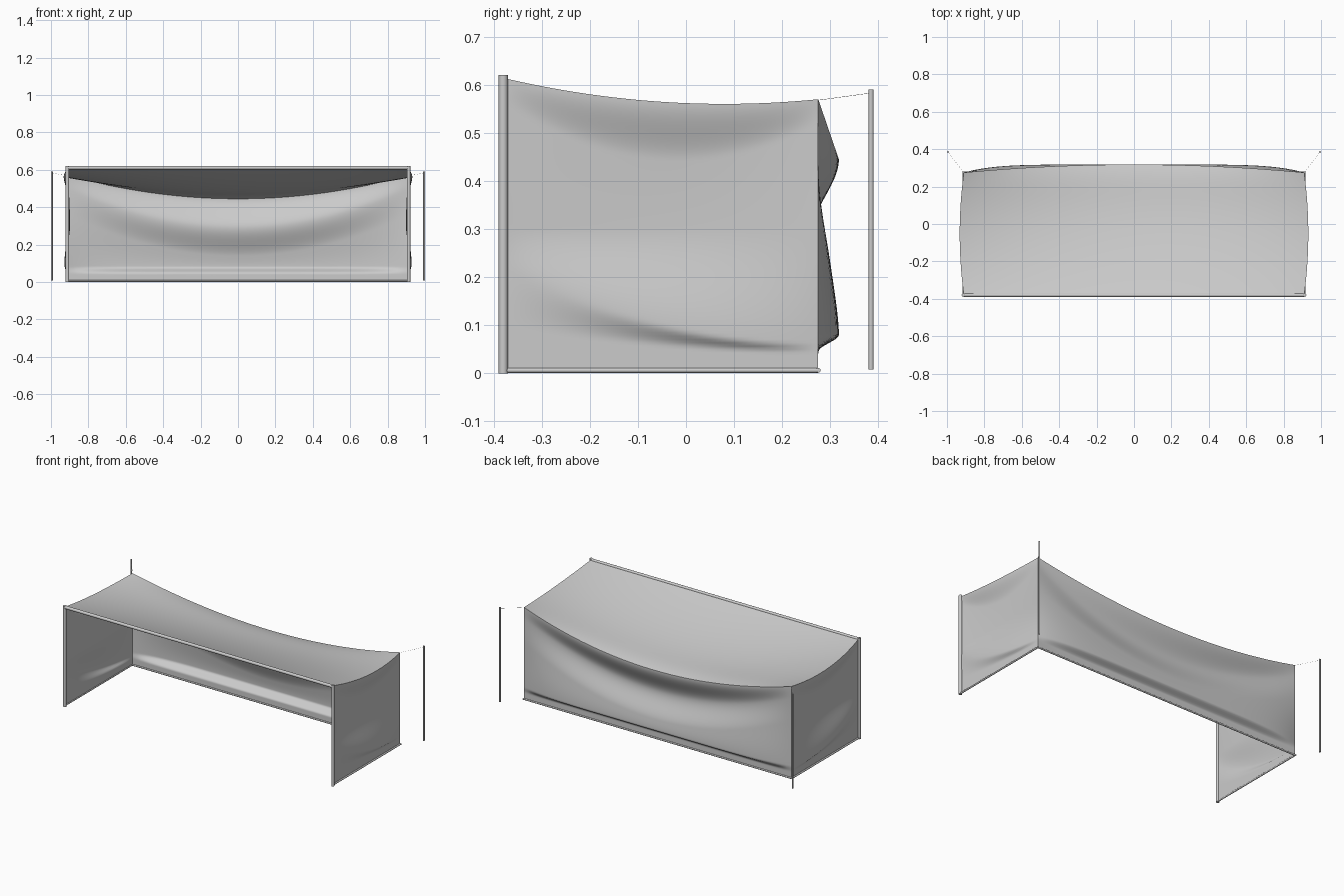
import bpy, bmesh, math
from mathutils import Vector

cube = bpy.data.objects.get("Cube")
if cube:
    bpy.data.objects.remove(cube, do_unlink=True)

HALF_W, FRONT, BACK = 0.91, -0.378, 0.275
BASE, FOLD = 0.008, 0.045
COLS, ROWS = 64, 80

# One plain grey for everything
grey = bpy.data.materials.new("light_grey")
grey.use_nodes = True
grey.diffuse_color = (0.6, 0.6, 0.6, 1)
grey.node_tree.nodes["Principled BSDF"].inputs["Base Color"].default_value = grey.diffuse_color


def finish(bm, name):
    mesh = bpy.data.meshes.new(name)
    bm.to_mesh(mesh)
    bm.free()
    mesh.materials.append(grey)
    obj = bpy.data.objects.new(name, mesh)
    bpy.context.collection.objects.link(obj)
    bpy.ops.object.select_all(action='DESELECT')
    obj.select_set(True)
    bpy.context.view_layer.objects.active = obj
    bpy.ops.object.shade_smooth_by_angle(angle=math.radians(50))
    return obj


def tube(name, start, end, radius, sides=16):
    a, b = Vector(start), Vector(end)
    bm = bmesh.new()
    bmesh.ops.create_cone(bm, cap_ends=True, segments=sides, radius1=radius,
                          radius2=radius, depth=(b - a).length)
    obj = finish(bm, name)
    obj.location = (a + b) / 2
    obj.rotation_mode = 'QUATERNION'
    obj.rotation_quaternion = (b - a).to_track_quat('Z', 'Y')


def billow(z, knots):
    """Smooth outward offset at height z through (height, offset) knots."""
    slopes = [(d1 - d0) / (z1 - z0) for (z0, d0), (z1, d1) in zip(knots, knots[1:])]
    # Harmonic tangents keep the curve free of overshoot
    tangents = [0] + [2 * a * b / (a + b) if a * b > 0 else 0
                      for a, b in zip(slopes, slopes[1:])] + [0]
    for i, ((z0, d0), (z1, d1)) in enumerate(zip(knots, knots[1:])):
        if z <= z1:
            h = z1 - z0
            t = max(0, (z - z0) / h)
            ease = t * t * (3 - 2 * t)
            return (d0 + (d1 - d0) * ease + h * t * (1 - t)
                    * ((1 - t) * tangents[i] - t * tangents[i + 1]))
    return knots[-1][1]


# Hanging cloth shapes, u across (0..1) and t upward (0..1)
def back_panel(u, t):
    s = 1 - 2 * u
    w = 1 - s * s
    flat = 1 - s ** 6
    top = 0.57 - 0.125 * w
    z = BASE + (top - BASE) * t
    d = billow(z, [(BASE, 0), (FOLD, 0), (0.08, 0.043 * flat),
                   (0.36 - 0.22 * w, (0.014 + 0.022 * w) * flat),
                   (0.5 - 0.21 * w, -0.014 * w), (top, 0.043 * w)])
    return Vector((HALF_W * s, BACK + d, z))


def side_panel(u, t):
    s = 2 * u - 1
    w = 1 - s * s
    slant = (1 - u) ** 2
    y = FRONT + (BACK - FRONT) * u
    top = 0.57 + 0.255 * ((y - 0.08) ** 2 - (BACK - 0.08) ** 2)
    z = BASE + (top - BASE) * t
    d = billow(z, [(BASE, 0), (FOLD + 0.05 * slant, 0), (0.06 + 0.16 * slant, 0.018 * w),
                   (0.3, -0.012 * w), (top - 0.05 - 0.07 * w, -0.008 * w),
                   (top, 0.022 * w)])
    return Vector((HALF_W + d, y, z))


def mirrored_side(u, t):
    p = side_panel(1 - u, t)
    return Vector((-p.x, p.y, p.z))


def roof(u, t):
    """Blend the roof between the crossbar and the three panel tops."""
    right, left = mirrored_side(1 - t, 1), side_panel(t, 1)
    fr, fl = mirrored_side(1, 1), side_panel(0, 1)
    br, bl = mirrored_side(0, 1), side_panel(1, 1)
    front, back = fr.lerp(fl, u), back_panel(1 - u, 1)
    p = (front.lerp(back, t) + right.lerp(left, u)
         - fr.lerp(fl, u).lerp(br.lerp(bl, u), t))
    # Soft roll just ahead of the rear edge
    p.z += 0.04 * u * (1 - u) * math.sin(math.pi * t ** 5)
    return p


# Net: four sheets welded along their seams
net = bmesh.new()
for shape, rows in ((back_panel, ROWS), (side_panel, ROWS),
                    (mirrored_side, ROWS), (roof, COLS)):
    grid = [[net.verts.new(shape(i / COLS, j / rows)) for i in range(COLS + 1)]
            for j in range(rows + 1)]
    for low, high in zip(grid, grid[1:]):
        for i in range(COLS):
            net.faces.new((low[i], low[i + 1], high[i + 1], high[i]))
bmesh.ops.remove_doubles(net, verts=net.verts, dist=0.0002)
finish(net, "net")

# Front frame and ground frame
tube("crossbar", (-0.915, -0.38, 0.611), (0.915, -0.38, 0.611), 0.0095)
tube("back_ground_bar", (-0.916, BACK, 0.006), (0.916, BACK, 0.006), 0.005)
for side, x in (("left", 1), ("right", -1)):
    tube(side + "_post", (x * 0.912, -0.38, 0), (x * 0.912, -0.38, 0.62), 0.0095)
    tube(side + "_ground_bar", (x * 0.912, -0.38, 0.006),
         (x * 0.912, BACK, 0.006), 0.005)
    # Free-standing rear poles with a thin tie line to the net corner
    tube(side + "_rear_pole", (x * 0.995, 0.385, 0.008), (x * 0.995, 0.385, 0.59), 0.005)
    tube(side + "_tie_line", (x * HALF_W, BACK, 0.568),
         (x * 0.995, 0.385, 0.583), 0.0004, 6)
